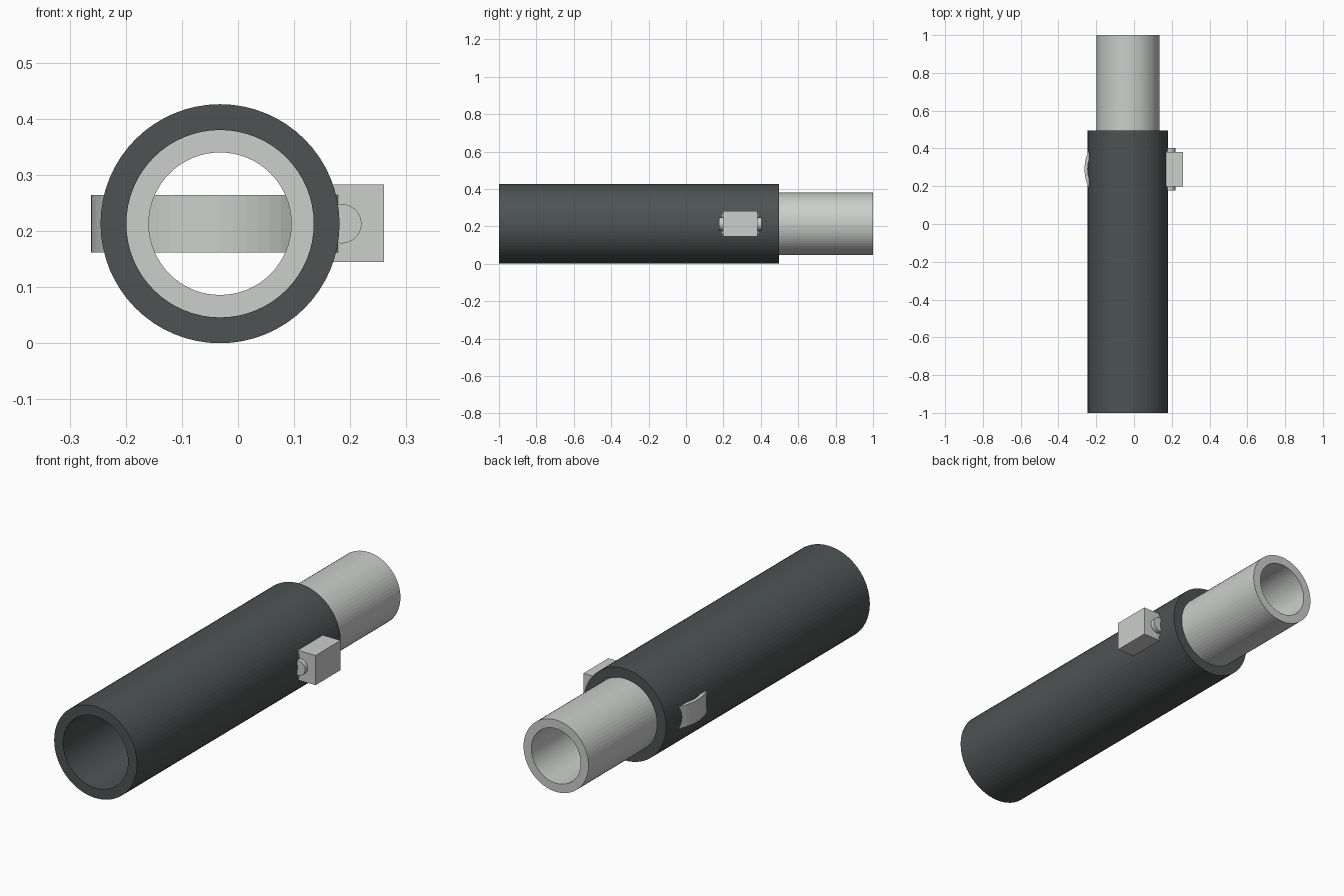
import bpy, bmesh, math
from mathutils import Matrix

if "Cube" in bpy.data.objects:
    bpy.data.objects.remove(bpy.data.objects["Cube"])

CX, CZ = -0.032, 0.213      # shared tube axis
CLAMP_Y = 0.29              # clamp position along the tubes


def material(name, rgb):
    m = bpy.data.materials.new(name)
    m.diffuse_color = (*rgb, 1)
    m.use_nodes = True
    m.node_tree.nodes["Principled BSDF"].inputs["Base Color"].default_value = m.diffuse_color
    return m


DARK = material("dark_grey", (0.075, 0.086, 0.086))
LIGHT = material("light_grey", (0.60, 0.62, 0.60))


def finish(name, bm, mat, matrix):
    bmesh.ops.recalc_face_normals(bm, faces=bm.faces[:])
    bm.transform(matrix)
    me = bpy.data.meshes.new(name)
    bm.to_mesh(me)
    bm.free()
    me.materials.append(mat)
    ob = bpy.data.objects.new(name, me)
    bpy.context.collection.objects.link(ob)
    return ob


def tube(name, outer, inner, lo, hi, mat, matrix, n=64):
    """Hollow tube along local z: a rectangular wall section swept round the axis."""
    bm = bmesh.new()
    section = ((outer, lo), (outer, hi), (inner, hi), (inner, lo))
    rings = []
    for i in range(n):
        a = 2 * math.pi * i / n
        rings.append([bm.verts.new((r * math.cos(a), r * math.sin(a), z))
                      for r, z in section])
    for i in range(n):
        a, b = rings[i], rings[(i + 1) % n]
        for k in range(4):
            j = (k + 1) % 4
            bm.faces.new((a[k], b[k], b[j], a[j]))
    return finish(name, bm, mat, matrix)


# local z turned to point along +y
ALONG_Y = Matrix.Rotation(-math.pi / 2, 4, 'X')
axis = Matrix.Translation((CX, 0, CZ)) @ ALONG_Y

# Telescoping tubes
tube("outer_tube", 0.213, 0.167, -1.0, 0.496, DARK, axis)
tube("inner_tube", 0.167, 0.127, 0.0, 1.0, LIGHT, axis)

# Clamp band, standing on a vertical axis through the tubes
tube("clamp_band", 0.23, 0.213, -0.051, 0.051, LIGHT,
     Matrix.Translation((CX, CLAMP_Y, CZ)))

# Clamp block on the right side
bm = bmesh.new()
bmesh.ops.create_cube(bm, size=1)
finish("clamp_block", bm, LIGHT,
       Matrix.Translation((0.191, CLAMP_Y, CZ + 0.001)) @ Matrix.Diagonal((0.138, 0.184, 0.138, 1)))

# Pin through the block
bm = bmesh.new()
bmesh.ops.create_cone(bm, cap_ends=True, segments=48, radius1=0.035,
                      radius2=0.035, depth=0.225)
finish("clamp_pin", bm, LIGHT, Matrix.Translation((0.185, CLAMP_Y, CZ)) @ ALONG_Y)
